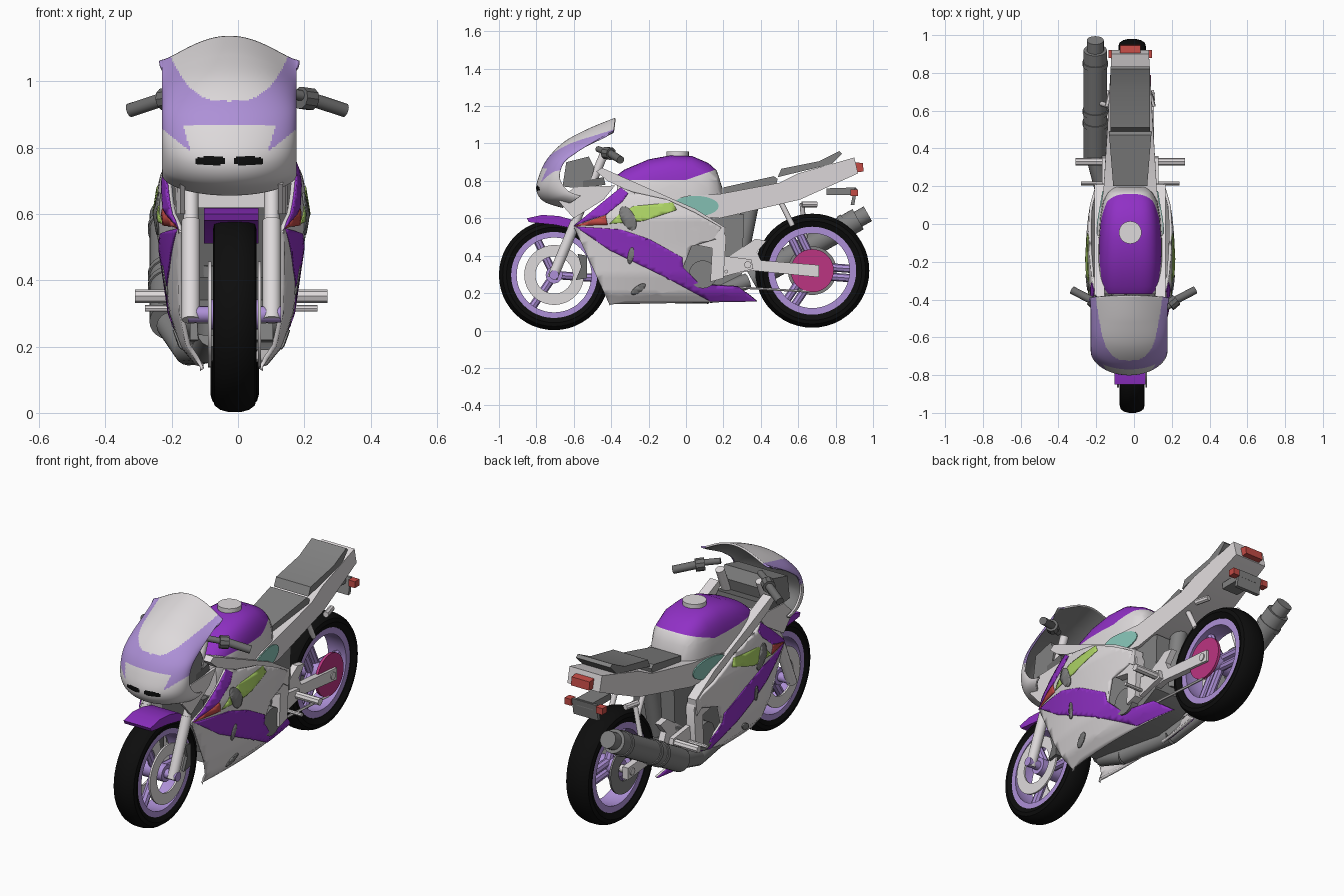
import bpy, bmesh
from math import sin, cos, pi, radians
from mathutils import Vector

CX = -0.02
WHEEL_X = .01
cube = bpy.data.objects.get("Cube")
if cube:
    bpy.data.objects.remove(cube)


def make_mat(name, r, g, b):
    m = bpy.data.materials.new(name)
    m.use_nodes = True
    m.diffuse_color = (r, g, b, 1)
    m.node_tree.nodes["Principled BSDF"].inputs["Base Color"].default_value = (r, g, b, 1)
    return m


WHITE = make_mat("pearl white", .73, .70, .71)
PURPLE = make_mat("purple", .28, .03, .56)
LILAC = make_mat("lilac", .42, .28, .68)
BLACK = make_mat("tyre black", .004, .004, .004)
GREY = make_mat("mid grey", .22, .22, .22)
DARK = make_mat("dark grey", .15, .15, .15)
LIME = make_mat("lime", .42, .66, .13)
TEAL = make_mat("teal", .24, .55, .47)
RED = make_mat("red", .55, .07, .06)
PINK = make_mat("magenta", .50, .035, .22)


def finish(bm, name, mats, mirror=False, thick=0, rim_offset=0, fix=True):
    if fix:
        bmesh.ops.recalc_face_normals(bm, faces=bm.faces)
    me = bpy.data.meshes.new(name)
    bm.to_mesh(me)
    bm.free()
    for m in mats if isinstance(mats, list) else [mats]:
        me.materials.append(m)
    me.shade_smooth()
    me.set_sharp_from_angle(angle=radians(32))
    ob = bpy.data.objects.new(name, me)
    ob.location.x = CX
    bpy.context.collection.objects.link(ob)
    if thick:
        s = ob.modifiers.new("thickness", "SOLIDIFY")
        s.thickness, s.offset, s.material_offset = thick, -1, rim_offset
    if mirror:
        ob.modifiers.new("mirror", "MIRROR")
    return ob


def skin(bm, rings, closed=True, caps=True):
    """Join successive rings of points with quads."""
    vs = [[bm.verts.new(p) for p in r] for r in rings]
    n = len(vs[0])
    for a, b in zip(vs, vs[1:]):
        for i in range(n if closed else n - 1):
            j = (i + 1) % n
            bm.faces.new((a[i], a[j], b[j], b[i]))
    if caps:
        bm.faces.new(vs[0])
        bm.faces.new(vs[-1])


def cut(bm, co, no):
    bmesh.ops.bisect_plane(bm, geom=bm.verts[:] + bm.edges[:] + bm.faces[:], plane_co=co, plane_no=no)


def prism(name, poly, mat, outer, inner=None):
    """Extrude a side profile across x; with an inner limit it is made on both sides."""
    out = outer if callable(outer) else lambda y: outer
    inn = (lambda y: -out(y)) if inner is None else (lambda y: inner)
    bm = bmesh.new()
    skin(bm, [[(f(y), y, z) for y, z in poly] for f in (inn, out)])
    return finish(bm, name, mat, inner is not None)


def beam(name, a, b, r, mat, mirror=False, sides=16):
    a, b = Vector(a), Vector(b)
    q = (b - a).to_track_quat('Z', 'Y')
    ring = [q @ Vector((r * cos(2 * pi * i / sides), r * sin(2 * pi * i / sides), 0)) for i in range(sides)]
    bm = bmesh.new()
    skin(bm, [[c + p for p in ring] for c in (a, b)])
    return finish(bm, name, mat, mirror)


def lathe(name, profile, c, mat, steps=48):
    """Turn a closed (radius, x) profile about the axle."""
    bm = bmesh.new()
    rings = [[(x + WHEEL_X, c[0] + r * cos(2 * pi * k / steps), c[1] + r * sin(2 * pi * k / steps))
              for r, x in profile] for k in range(steps)]
    skin(bm, rings + rings[:1], caps=False)
    bmesh.ops.remove_doubles(bm, verts=bm.verts, dist=1e-5)
    return finish(bm, name, mat)


def lerp_table(t, table):
    for (a, u), (b, v) in zip(table, table[1:]):
        if t <= b:
            return u + (v - u) * max(0, t - a) / (b - a)
    return table[-1][1]


WIDTH = [(.14, .45), (.2, .66), (.3, .8), (.46, .9), (.6, 1), (.7, .93), (.8, .82)]


def fairing_x(y, z):
    return (.235 - .35 * (y + .15) ** 2) * lerp_table(z, WIDTH)


def panel(name, poly, mat, lift=.004, thick=.006):
    """Bend a flat side outline on to the fairing surface, on both sides."""
    bm = bmesh.new()
    f = bm.faces.new([bm.verts.new((0, y, z)) for y, z in poly])
    f.normal_update()
    if f.normal.x < 0:
        f.normal_flip()
    bmesh.ops.triangulate(bm, faces=bm.faces[:])
    for axis, step in ((1, .04), (2, .02)):
        for k in range(-20, 45):
            co, no = Vector(), Vector()
            co[axis], no[axis] = k * step, 1
            cut(bm, co, no)
    for v in bm.verts:
        v.co.x = fairing_x(v.co.y, v.co.z) + lift
    return finish(bm, name, mat, True, thick, fix=False)


def ellipse(cy, cz, a, b, tilt=0):
    pts = [(a * cos(i * pi / 12), b * sin(i * pi / 12)) for i in range(24)]
    return [(cy + u * cos(tilt) - v * sin(tilt), cz + u * sin(tilt) + v * cos(tilt)) for u, v in pts]


# Wheels
for label, c, R, hw, spread in (("front", (-.705, .297), .295, .066, .0), ("rear", (.675, .32), .305, .073, .025)):
    tyre = [(.225, .8), (.255, 1), (.275, .92), (.288, .65), (.295, .25)]
    tyre = [(r + R - .295, x * hw) for r, x in tyre]
    lathe(label + "_tyre", tyre + [(r, -x) for r, x in reversed(tyre)], c, BLACK)
    rim = [(.24, .055), (.2, .055), (.205, .03), (.205, -.03), (.2, -.055), (.24, -.055)]
    lathe(label + "_rim", rim, c, LILAC)
    lathe(label + "_hub", [(.045, .07), (0, .07), (0, -.07), (.045, -.07)], c, LILAC)
    for k in range(3):
        ang = pi / 2 + .45 + k * 2 * pi / 3
        for s in ((-1, 1) if spread else (0,)):
            off = Vector((0, -sin(ang), cos(ang))) * s * spread
            tip = Vector((0, cos(ang), sin(ang)))
            mid = Vector((WHEEL_X, *c)) + off
            beam(label + "_spoke", mid + tip * .02, mid + tip * .21, .022, LILAC, sides=8)
for s in (-1, 1):
    lathe("front_brake_disc", [(.16, s * .07), (.16, s * .08), (.1, s * .08), (.1, s * .07)], (-.705, .297), WHITE)
prism("front_caliper", [(-.59, .27), (-.53, .28), (-.53, .4), (-.58, .41), (-.56, .34)], DARK, .105, .06)
lathe("sprocket", [(.115, .085), (.115, .1), (0, .1), (0, .085)], (.675, .32), PINK)
lathe("rear_brake_disc", [(.13, -.085), (.13, -.095), (.06, -.095), (.06, -.085)], (.675, .32), GREY)
beam("front_axle", (-.13, -.705, .297), (.15, -.705, .297), .025, LILAC)
beam("rear_axle", (-.13, .675, .32), (.13, .675, .32), .02, WHITE)

# Fork, fender and bars
beam("fork_leg", (.122, -.715, .28), (.122, -.59, .58), .028, WHITE, True)
beam("fork_tube", (.122, -.59, .58), (.122, -.44, .94), .023, WHITE, True)
prism("fork_clamp", [(-.55, .76), (-.43, .78), (-.44, .82), (-.55, .8)], DARK, .15)
prism("front_fender", [(-.85, .6), (-.77, .618), (-.68, .612), (-.6, .59), (-.52, .53), (-.54, .51),
                       (-.6, .545), (-.7, .565), (-.8, .575), (-.84, .58)], PURPLE, .082)
for s in (-1, 1):
    shift = .018
    beam("handlebar", (shift + s * .12, -.47, .97), (shift + s * .23, -.41, .95), .016, DARK)
    beam("lever_mount", (shift + s * .19, -.43, .95), (shift + s * .225, -.40, .945), .034, DARK, sides=10)
    beam("grip", (shift + s * .21, -.41, .95), (shift + s * .325, -.35, .912), .021, DARK)

# Nose cowl with screen: centre line and edge line lofted together
CENTRE = [(-.66, .655), (-.76, .69), (-.80, .75), (-.785, .83), (-.74, .92), (-.65, 1.01), (-.52, 1.08), (-.38, 1.137)]
EDGE = [(-.56, .72), (-.62, .74), (-.66, .78), (-.675, .83), (-.65, .9), (-.58, .955), (-.5, 1.005), (-.395, 1.065)]


def smooth_point(pts, t):
    i = min(int(t), len(pts) - 2)
    u = t - i
    p = [Vector(pts[max(0, min(len(pts) - 1, i + k))]) for k in (-1, 0, 1, 2)]
    return p[1] + .5 * u * (p[2] - p[0] + u * (2 * p[0] - 5 * p[1] + 4 * p[2] - p[3]
                                            + u * (3 * (p[1] - p[2]) + p[3] - p[0])))


rows = []
for i in range(113):
    mid, edge = (smooth_point(p, i / 16) for p in (CENTRE, EDGE))
    crown = 1 + 1.8 * (i / 112) ** 4
    row = []
    for j in range(97):
        a = -pi / 2 + pi * j / 96
        k = max(0, cos(a))
        row.append((.203 * sin(a) - .006, edge.x + (mid.x - edge.x) * k, edge.y + (mid.y - edge.y) * k ** crown))
    rows.append(row)
bm = bmesh.new()
skin(bm, rows, closed=False, caps=False)
bm.normal_update()
nose = min(bm.faces, key=lambda f: f.calc_center_median().y)
if nose.normal.y > 0:
    bmesh.ops.reverse_faces(bm, faces=bm.faces[:])
for f in bm.faces:
    c = f.calc_center_median()
    x, z = abs(c.x + .006), c.z
    screen = z > .94 + .12 * (x / .17) ** 3
    centre = z < .868 and x < .12 + .3 * (z - .8)
    lower = z < .79 + max(0, x - .12) * .8
    lamp = ((x - .057) / .045) ** 4 + ((z - .76) / .0125) ** 4 < 1
    f.material_index = 2 if lamp else 0 if screen or centre or lower else 1
finish(bm, "nose_cowl", [WHITE, LILAC, BLACK, GREY], thick=.01, rim_offset=3, fix=False)
prism("dashboard", [(-.66, .77), (-.52, .755), (-.49, .87), (-.52, .93), (-.64, .9)], GREY, .15)
prism("cowl_stay", [(-.68, .69), (-.6, .765), (-.38, .775), (-.44, .7), (-.6, .6)], WHITE, .155, .14)

# Side fairing and its painted areas
panel("side_fairing", [(-.6, .555), (-.35, .765), (-.28, .74), (-.1, .7), (.05, .63), (.19, .55), (.2, .5),
                       (.03, .45), (-.015, .337), (.075, .245), (.28, .235), (.38, .155), (-.41, .14)],
      WHITE, 0, .014)
panel("purple_sweep", [(-.59, .555), (-.35, .54), (-.2, .49), (-.02, .39), (-.015, .337), (.075, .245), (.28, .235),
                       (.38, .155), (.13, .155), (-.1, .28), (-.41, .43)], PURPLE)
panel("purple_flash", [(-.6, .56), (-.35, .765), (-.31, .735), (-.34, .69), (-.4, .645), (-.43, .62)], PURPLE)
panel("lime_flash", [(-.41, .57), (-.36, .62), (-.28, .665), (-.07, .685), (-.05, .645), (-.23, .585)], LIME)
panel("red_flash", [(-.59, .56), (-.43, .617), (-.42, .565)], RED)
panel("air_intake", ellipse(-.31, .6, .07, .036, -1.1), GREY, .007)
panel("upper_vent", ellipse(-.295, .4, .045, .016, 1.4), GREY, .007)
panel("lower_vent", ellipse(-.255, .22, .045, .018, .6), GREY, .007)

# Frame
prism("frame_spar", [(-.48, .85), (-.45, .87), (-.2, .76), (.05, .65), (.21, .55), (.2, .46), (0, .6), (-.42, .8)],
      WHITE, .188, .135)
prism("pivot_plate", [(.04, .46), (.2, .53), (.215, .5), (.2, .28), (.13, .26), (.14, .44)], WHITE, .18, .13)
prism("swingarm", [(.17, .29), (.18, .36), (.37, .49), (.43, .48), (.38, .42), (.4, .375), (.71, .35), (.71, .285),
                   (.36, .32)], WHITE, .125, .09)
beam("chain_run", (.105, .03, .245), (.105, .66, .208), .007, WHITE, sides=6)
beam("subframe_strut", (.08, .5, .7), (.08, .57, .56), .014, WHITE, True)
beam("shock", (0, .28, .35), (0, .35, .7), .045, GREY)

# Engine and radiator
prism("engine", [(-.36, .22), (.08, .19), (.3, .3), (.31, .62), (.1, .64), (-.3, .6)], GREY, .125)
beam("crankcase_cover", (-.165, .09, .3), (.165, .09, .3), .075, GREY, sides=24)
prism("radiator", [(-.46, .62), (-.41, .62), (-.36, .3), (-.41, .3)], DARK, .13)

# Exhaust
pipe = [(-.06, -.4, .45), (-.06, -.36, .24), (-.08, -.2, .19), (-.13, .12, .185), (-.185, .33, .265)]
for a, b in zip(pipe, pipe[1:]):
    beam("exhaust_pipe", a, b, .042, GREY)
low, high = Vector((-.185, .35, .275)), Vector((-.185, .92, .595))
along = (high - low).normalized()
beam("silencer", low, high, .062, GREY, sides=24)
beam("silencer_tip", high, high + along * .06, .045, GREY, sides=20)
for t in (.2, .27, .56):
    beam("silencer_band", low + along * t, low + along * (t + .025), .067, GREY, sides=24)
beam("silencer_bracket", (-.1, .62, .68), (-.16, .64, .46), .013, WHITE)

# Tank, cut along the paint line
bm = bmesh.new()
rings = []
for y, w, top in ((-.37, .15, .83), (-.33, .165, .86), (-.2, .17, .915), (-.08, .168, .937), (.03, .16, .934),
                  (.12, .145, .895), (.165, .12, .855), (.195, .09, .76)):
    arc = [pi * i / 24 for i in range(25)]
    rings.append([(w * (1 if cos(a) > 0 else -1) * abs(cos(a)) ** .6, y, .6 + (top - .6) * abs(sin(a)) ** .45)
                  for a in arc])
skin(bm, rings)
cut(bm, (0, 0, .805), (0, 0, 1))
cut(bm, (0, 0, .805), (0, -.35, 1))
for f in bm.faces:
    c = f.calc_center_median()
    f.material_index = int(c.z > .805 + .35 * max(0, c.y))
finish(bm, "fuel_tank", [WHITE, PURPLE])
beam("fuel_cap", (0, -.045, .92), (0, -.045, .957), .06, WHITE, sides=24)

# Seats and tail
tail_width = lambda y: lerp_table(y, [(0, .172), (.2, .138), (.92, .098)])
prism("tail_fairing", [(-.06, .62), (-.06, .7), (0, .72), (.18, .73), (.5, .79), (.6, .84), (.9, .925), (.92, .84),
                       (.61, .7), (.18, .6)], WHITE, tail_width)
prism("teal_patch", ellipse(.05, .665, .125, .055), TEAL, lambda y: tail_width(y) + .005)
prism("rider_seat", [(.2, .73), (.2, .765), (.47, .825), (.49, .81), (.48, .77)], GREY, lambda y: .09 + .08 * (y - .2))
prism("passenger_seat", [(.49, .82), (.51, .865), (.71, .905), (.82, .96), (.835, .945), (.78, .89)], GREY, .105)
prism("tail_light", [(.9, .9), (.945, .895), (.95, .85), (.9, .845)], RED, .055)
prism("plate_bracket", [(.75, .725), (.75, .76), (.91, .765), (.91, .725)], GREY, .05)
prism("plate_holder", [(.88, .67), (.9, .76), (.915, .76), (.9, .67)], GREY, .075)
prism("rear_indicator", [(.88, .72), (.88, .755), (.92, .755), (.92, .72)], RED, .115, .075)

# Foot pegs
beam("rider_peg", (.12, .33, .352), (.29, .33, .352), .02, WHITE, True, sides=8)
beam("foot_lever", (.12, .215, .315), (.26, .215, .315), .01, WHITE, True, sides=8)
prism("peg_bracket", [(.17, .28), (.19, .4), (.35, .38), (.36, .33)], WHITE, .15, .125)
beam("passenger_peg", (.1, .7, .675), (.12, .62, .675), .016, WHITE, True, sides=8)
